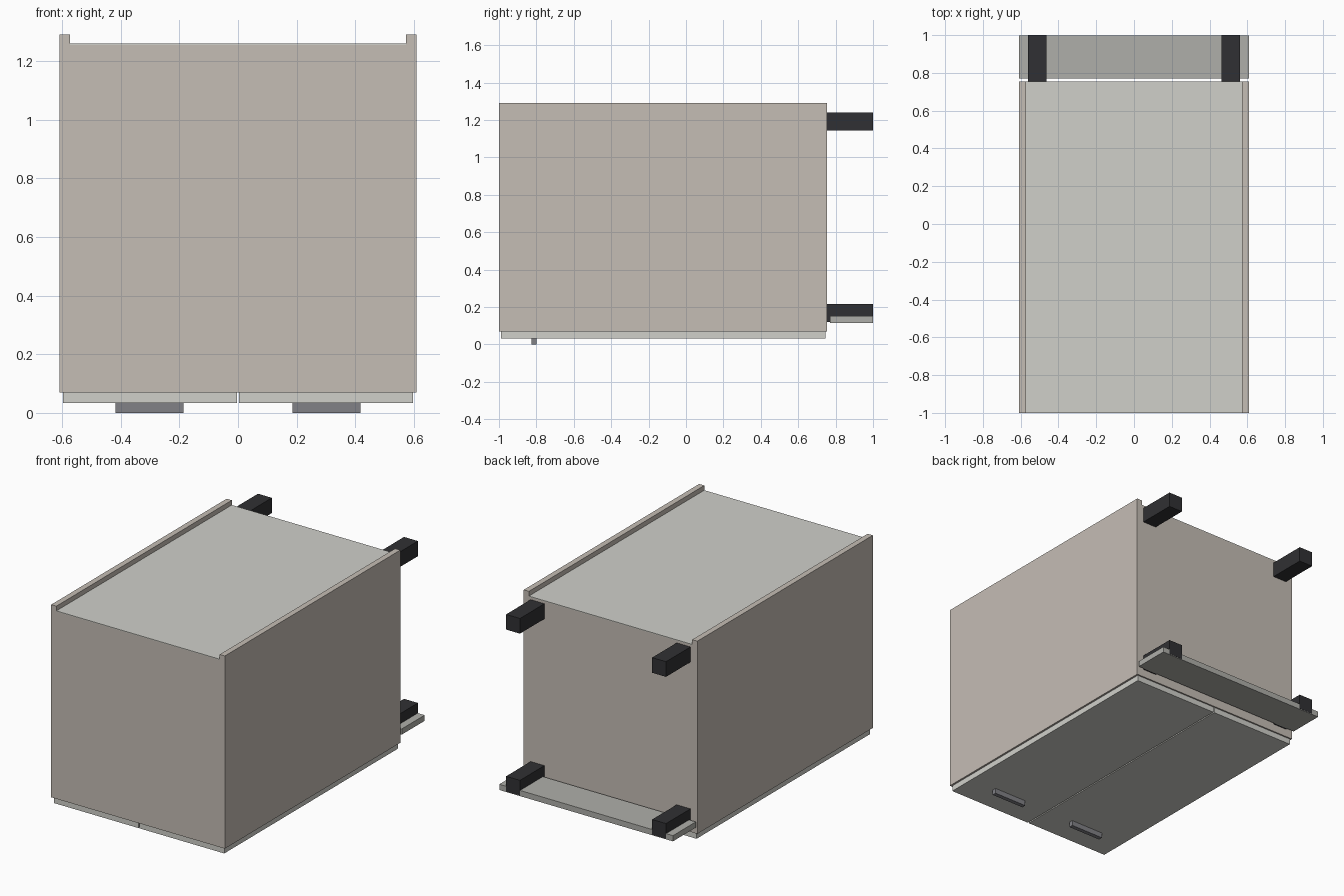
import bpy

if "Cube" in bpy.data.objects:
    bpy.data.objects.remove(bpy.data.objects["Cube"])


def material(name, rgb):
    m = bpy.data.materials.new(name)
    m.diffuse_color = (*rgb, 1)
    m.use_nodes = True
    m.node_tree.nodes["Principled BSDF"].inputs["Base Color"].default_value = m.diffuse_color
    return m


BODY = material("warm_grey", (0.56, 0.51, 0.46))
DOOR = material("pale_grey", (0.63, 0.63, 0.59))
PLINTH = material("mid_grey", (0.43, 0.43, 0.40))
BLACK = material("black_plastic", (0.03, 0.03, 0.033))
METAL = material("handle_metal", (0.22, 0.22, 0.24))


def box(name, x, y, z, mat):
    """Box spanning the (min, max) pairs x, y, z."""
    bpy.ops.mesh.primitive_cube_add(size=1)
    o = bpy.context.object
    o.name = name
    spans = (x, y, z)
    centre = [(a + b) / 2 for a, b in spans]
    size = [abs(b - a) for a, b in spans]
    for v in o.data.vertices:
        v.co = [c + s * k for c, s, k in zip(centre, size, v.co)]
    o.data.materials.append(mat)
    return o


Y0, Y1 = -1.0, 0.755      # worktop end and floor end of the carcass
W, T = 0.608, 0.036       # half width and board thickness

# Carcass end boards and thin back panel
box("top_board", (-W + T, W - T), (Y0, Y0 + T), (0.07, 1.255), BODY)
box("bottom_board", (-W + T, W - T), (Y1 - T, Y1), (0.07, 1.255), BODY)
box("back_panel", (-W + T, W - T), (Y0, Y1), (1.254, 1.26), DOOR)

for side, s in (("left", -1), ("right", 1)):
    # Side boards stand proud of the back panel
    box(side + "_side_board", (s * (W - T), s * W), (Y0, Y1), (0.07, 1.29), BODY)
    # Doors and bar handles
    box(side + "_door", (s * 0.004, s * 0.597), (-0.99, 0.747), (0.033, 0.069), DOOR)
    box(side + "_handle", (s * 0.185, s * 0.418), (-0.825, -0.798), (0, 0.034), METAL)
    # Feet
    for place, z in (("front", 0.12), ("back", 1.145)):
        box(f"{side}_{place}_foot", (s * 0.463, s * 0.56), (Y1, 1.0), (z, z + 0.096), BLACK)

# Plinth board clipped to the front feet
box("plinth", (-W, W), (0.77, 0.999), (0.116, 0.152), PLINTH)
